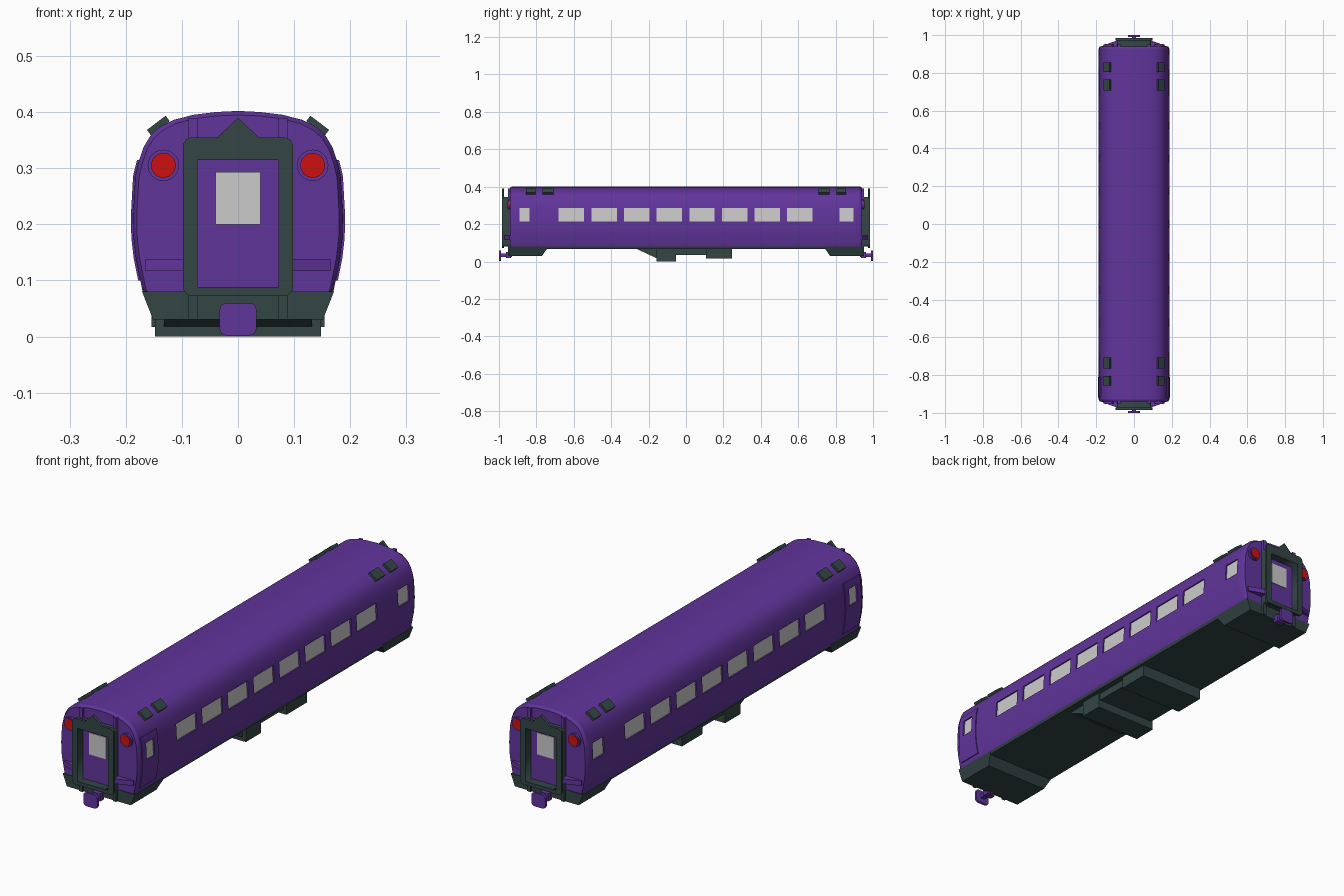
import bpy, bmesh, math
from mathutils import Matrix

cube = bpy.data.objects.get("Cube")
if cube:
    bpy.data.objects.remove(cube, do_unlink=True)


def material(name, rgb):
    m = bpy.data.materials.new(name)
    m.use_nodes = True
    m.diffuse_color = (*rgb, 1)
    m.node_tree.nodes["Principled BSDF"].inputs["Base Color"].default_value = (*rgb, 1)
    return m


PURPLE = material("purple paint", (0.12, 0.035, 0.33))
GREEN = material("dark grey green", (0.034, 0.06, 0.06))
GLASS = material("pale glass", (0.6, 0.6, 0.6))
RED = material("red lens", (0.62, 0.005, 0.005))


def finish(name, bm, *mats):
    bmesh.ops.recalc_face_normals(bm, faces=bm.faces)
    mesh = bpy.data.meshes.new(name)
    bm.to_mesh(mesh)
    bm.free()
    ob = bpy.data.objects.new(name, mesh)
    bpy.context.collection.objects.link(ob)
    for m in mats:
        mesh.materials.append(m)
    return ob


def activate(ob):
    bpy.ops.object.select_all(action='DESELECT')
    ob.select_set(True)
    bpy.context.view_layer.objects.active = ob


def smooth(ob):
    activate(ob)
    bpy.ops.object.shade_smooth_by_angle(angle=math.radians(30))


def box(name, x, y, z, mat, tilt=0):
    """Box from (low, high) ranges, tilted about its own y axis."""
    bm = bmesh.new()
    spans = [(min(r), max(r)) for r in (x, y, z)]
    mid = [(a + b) / 2 for a, b in spans]
    size = [b - a for a, b in spans]
    mat4 = Matrix.Translation(mid) @ Matrix.Rotation(tilt, 4, 'Y') @ Matrix.Diagonal((*size, 1))
    bmesh.ops.create_cube(bm, size=1, matrix=mat4)
    return finish(name, bm, mat)


def prism(name, points, axis, low, high, mat, foot_scale=1):
    """Extrude a (y, z) outline along x, or an (x, y) outline along z."""
    bm = bmesh.new()
    place = (lambda p, t: (t, *p)) if axis == 'x' else (lambda p, t: (*p, t))
    rings = [[bm.verts.new(place(p, t)) for p in points] for t in (low, high)]
    for ring in rings:
        bm.faces.new(ring)
    n = len(points)
    for i in range(n):
        j = (i + 1) % n
        bm.faces.new((rings[0][i], rings[0][j], rings[1][j], rings[1][i]))
    for v in bm.verts:
        if v.co.z < 0.05:
            v.co.x *= foot_scale
    return finish(name, bm, mat)


def rounded(w, z0, z1, r, peak=0):
    """Rounded rectangle outline, with an optional pointed top."""
    pts = []
    corners = ((w - r, z0 + r, -90), (w - r, z1 - r, 0), (r - w, z1 - r, 90), (r - w, z0 + r, 180))
    for k, (cx, cz, start) in enumerate(corners):
        for step in range(5):
            a = math.radians(start + step * 22.5)
            pts.append((cx + r * math.cos(a), cz + r * math.sin(a)))
        if k == 1 and peak:
            pts += [(0.037, z1), (0, peak), (-0.037, z1)]
    return pts


def plate(name, loops, y0, y1, mat):
    """Filled outline facing along y; a second loop cuts a hole."""
    cu = bpy.data.curves.new(name, 'CURVE')
    cu.dimensions, cu.fill_mode = '2D', 'BOTH'
    cu.extrude = abs(y1 - y0) / 2
    for loop in loops:
        sp = cu.splines.new('POLY')
        sp.points.add(len(loop) - 1)
        for p, (a, b) in zip(sp.points, loop):
            p.co = (a, b, 0, 1)
        sp.use_cyclic_u = True
    cu.materials.append(mat)
    ob = bpy.data.objects.new(name, cu)
    bpy.context.collection.objects.link(ob)
    ob.rotation_euler.x = math.pi / 2
    ob.location.y = (y0 + y1) / 2
    activate(ob)
    bpy.ops.object.convert(target='MESH')


def disc(name, x, y, z, r, depth, mat):
    bm = bmesh.new()
    m = Matrix.Translation((x, y, z)) @ Matrix.Rotation(math.pi / 2, 4, 'X')
    bmesh.ops.create_cone(bm, cap_ends=True, segments=24, radius1=r, radius2=r, depth=depth, matrix=m)
    smooth(finish(name, bm, mat))


# Body shell: half profile swept along y, with stations at window and door edges
half = [(.165, .068), (.170, .08), (.174, .1), (.182, .14), (.186, .175), (.187, .214),
        (.183, .286), (.176, .315), (.168, .338), (.156, .358), (.14, .373), (.115, .386),
        (.08, .395), (.04, .4)]
profile = half + [(0, .402)] + [(-x, z) for x, z in reversed(half)]
windows = [(c - .068, c + .068) for c in (-.6125 + .1745 * i for i in range(8))]
windows += [(-.89, -.837), (.82, .895)]
door = (-.918, -.81)
stations = sorted({y for w in windows for y in w} | set(door) | {-.94, -.928, .928, .94})
bm = bmesh.new()
rings = []
for y in stations:
    k = .965 if abs(y) > .935 else 1
    rings.append([bm.verts.new((x * k, y, .2 + (z - .2) * k)) for x, z in profile])
n = len(profile)
for a, b in zip(rings, rings[1:]):
    for i in range(n):
        j = (i + 1) % n
        bm.faces.new((a[i], a[j], b[j], b[i]))
bm.faces.new(rings[0])
bm.faces.new(rings[-1])
bmesh.ops.recalc_face_normals(bm, faces=bm.faces)
for f in bm.faces:
    f.material_index = 1 if f.calc_center_median().z < .08 else 0


def side_faces(span, z0, z1):
    found = []
    for f in bm.faces:
        c = f.calc_center_median()
        if abs(f.normal.x) > .6 and span[0] < c.y < span[1] and z0 < c.z < z1:
            found.append(f)
    return found


# Raised side doors at the front end
for side in (-1, 1):
    faces = [f for f in side_faces(door, .1, .315) if f.normal.x * side > 0]
    geom = bmesh.ops.extrude_face_region(bm, geom=faces)["geom"]
    verts = [g for g in geom if isinstance(g, bmesh.types.BMVert)]
    bmesh.ops.translate(bm, verts=verts, vec=(side * .004, 0, 0))
bm.normal_update()

# Recessed side windows
panes = [f for w in windows for f in side_faces(w, .214, .286)]
for f in bmesh.ops.extrude_discrete_faces(bm, faces=panes)["faces"]:
    f.material_index = 2
    for v in f.verts:
        v.co.x -= math.copysign(.006, v.co.x)
smooth(finish("body_shell", bm, PURPLE, GREEN, GLASS))

# Underfloor equipment
prism("equipment_slope", [(-.27, .07), (-.158, .018), (-.158, .07)], 'x', -.132, .132, GREEN)
box("equipment_tank", (-.148, .148), (-.158, -.054), (0, .07), GREEN)
box("equipment_bridge", (-.14, .14), (-.054, .108), (.036, .07), GREEN)
box("equipment_case", (-.154, .154), (.108, .247), (.017, .07), GREEN)

for s, end in ((-1, "front"), (1, "rear")):
    # Tapered skirt under each end
    outline = [(s * .943, .08), (s * .943, .03), (s * .77, .03), (s * .735, .08)]
    prism(end + "_skirt", outline, 'x', -.171, .171, GREEN, .885)

    # Gangway frame, its connecting tunnel and the end door
    opening = [(-.072, .088), (-.072, .315), (.072, .315), (.072, .088)]
    plate(end + "_gangway_frame", [rounded(.098, .072, .355, .016, .39), opening],
          s * .972, s * .984, GREEN)
    plate(end + "_gangway_tunnel", [rounded(.09, .08, .345, .012), opening],
          s * .93, s * .972, GREEN)
    box(end + "_end_door", (-.074, .074), (s * .93, s * .948), (.085, .317), PURPLE)
    box(end + "_door_window", (-.04, .04), (s * .946, s * .951), (.2, .293), GLASS)

    # Coupler
    plate(end + "_coupler_plate", [rounded(.033, .002, .06, .013)], s * .99, s, PURPLE)
    box(end + "_coupler_shaft", (-.01, .01), (s * .93, s * .992), (.024, .042), PURPLE)
    box(end + "_coupler_socket", (-.02, .02), (s * .935, s * .962), (.018, .05), PURPLE)

    for side, hand in ((-1, "right"), (1, "left")):
        tag = end + "_" + hand
        # Lamps
        disc(tag + "_lamp_ring", side * .133, s * .94, .305, .028, .02, PURPLE)
        disc(tag + "_lamp_lens", side * .133, s * .944, .305, .022, .02, RED)
        # Upright posts and wedge brackets beside the gangway
        post = (side * .072, side * .088)
        box(tag + "_post", post, (s * .92, s * .951), (.08, .389), PURPLE)
        box(tag + "_post_foot", post, (s * .92, s * .951), (.03, .08), GREEN)
        wedge = [(side * .088, s * .972), (side * .165, s * .945), (side * .165, s * .93), (side * .088, s * .93)]
        prism(tag + "_bracket", wedge, 'z', .117, .138, PURPLE)
        # Roof vents
        for part, y0, y1 in (("outer", .805, .855), ("inner", .708, .766)):
            box(tag + "_" + part + "_roof_vent", (side * .121, side * .163), (s * y0, s * y1),
                (.37, .382), GREEN, side * math.radians(37))
